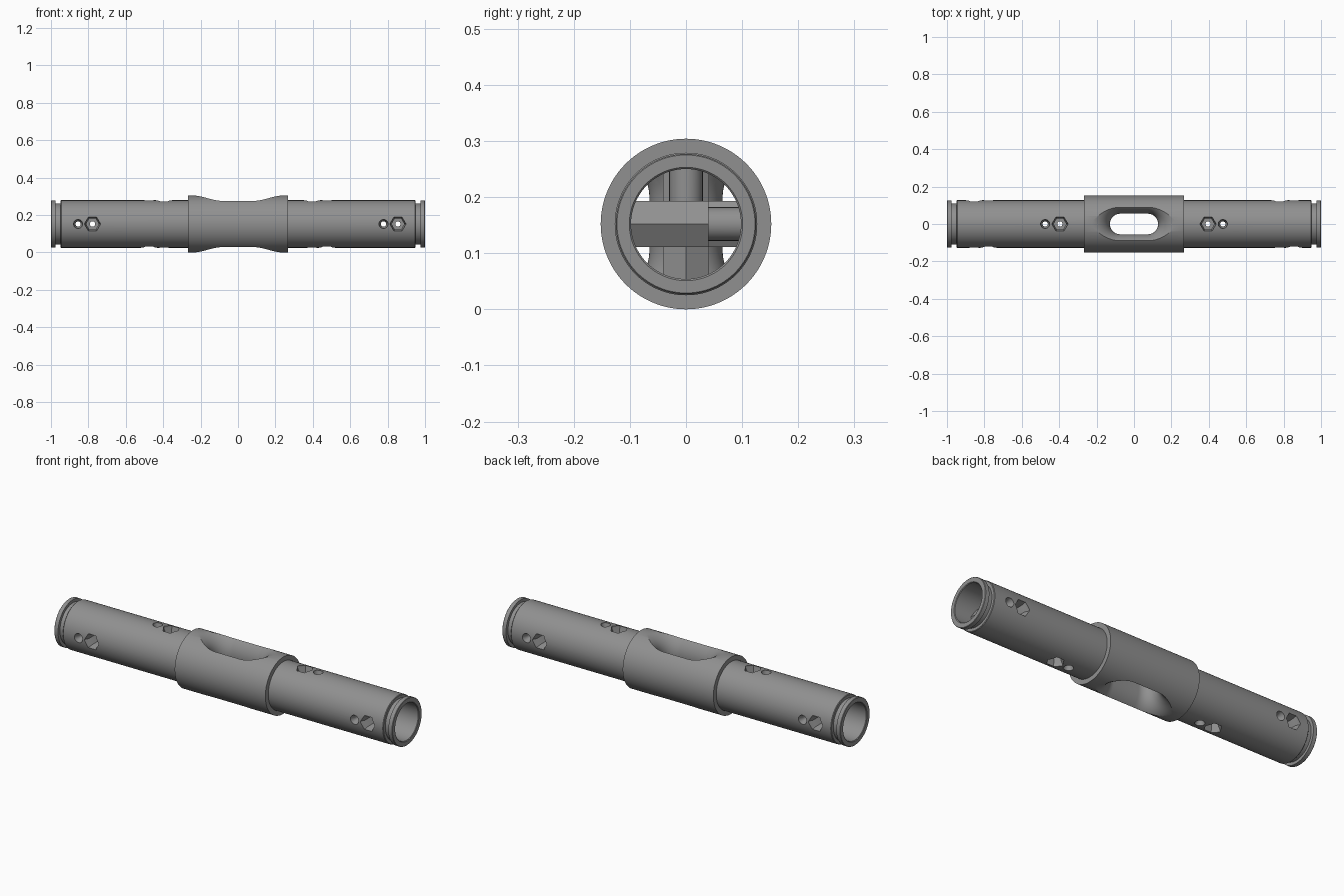
import bpy, bmesh, math

if "Cube" in bpy.data.objects:
    bpy.data.objects.remove(bpy.data.objects["Cube"])

ZC = 0.152          # height of the tube axis
SEG = 128           # sides of the round parts

grey = bpy.data.materials.new("dark_grey")
grey.diffuse_color = (0.28, 0.28, 0.28, 1)
grey.use_nodes = True
grey.node_tree.nodes["Principled BSDF"].inputs["Base Color"].default_value = grey.diffuse_color


def loft(name, rings, loop=False):
    """Skin a list of closed rings; cap the ends, or join last to first."""
    bm = bmesh.new()
    vr = [[bm.verts.new(p) for p in ring] for ring in rings]
    pairs = list(zip(vr, vr[1:])) + ([(vr[-1], vr[0])] if loop else [])
    for a, b in pairs:
        n = len(a)
        for i in range(n):
            j = (i + 1) % n
            bm.faces.new((a[i], a[j], b[j], b[i]))
    if not loop:
        bm.faces.new(vr[0])
        bm.faces.new(vr[-1])
    bmesh.ops.recalc_face_normals(bm, faces=bm.faces)
    me = bpy.data.meshes.new(name)
    bm.to_mesh(me)
    bm.free()
    me.materials.append(grey)
    ob = bpy.data.objects.new(name, me)
    bpy.context.collection.objects.link(ob)
    return ob


def combine(target, tool, operation):
    """Apply one boolean and discard the tool."""
    mod = target.modifiers.new("bool", 'BOOLEAN')
    mod.operation = operation
    mod.solver = 'EXACT'
    mod.object = tool
    deps = bpy.context.evaluated_depsgraph_get()
    me = bpy.data.meshes.new_from_object(target.evaluated_get(deps))
    target.modifiers.clear()
    target.data = me
    bpy.data.objects.remove(tool)


def tube_ring(x, r):
    return [(x, r * math.cos(2 * math.pi * i / SEG),
             ZC + r * math.sin(2 * math.pi * i / SEG)) for i in range(SEG)]


def cross_shaft(name, x, axis, side, sides, profile):
    """Shaft across the tube; profile holds (distance, radius) pairs."""
    rings = []
    for t, r in profile:
        ring = []
        for i in range(sides):
            a = 2 * math.pi * i / sides
            u, v = r * math.cos(a), r * math.sin(a)
            ring.append((x + u, side * t, ZC + v) if axis == 'y'
                        else (x + u, v, ZC + side * t))
        rings.append(ring)
    return loft(name, rings)


def slot_ring(h, extra):
    """Stadium outline whose rim flares out as it nears the collar surface."""
    R, top = 0.11, 0.153
    k = min(max(abs(h) - (top - R), 0), R * 0.996)
    rad = 0.055 + extra + R - math.sqrt(R * R - k * k)
    pts, n = [], 24
    for cx, start in ((0.074, -math.pi / 2), (-0.074, math.pi / 2)):
        for i in range(n + 1):
            a = start + math.pi * i / n
            pts.append((cx + rad * math.cos(a), rad * math.sin(a), ZC + h))
    return pts


# Tube with end grooves, wide collar and bore, as one turned section
half = [(0.268, 0.152), (0.268, 0.127), (0.945, 0.127), (0.948, 0.124),
        (0.948, 0.109), (0.977, 0.109), (0.977, 0.125), (0.998, 0.125),
        (1.0, 0.123), (1.0, 0.101), (0.997, 0.098)]
section = half + [(-x, r) for x, r in reversed(half)]
body = loft("tube_body", [tube_ring(x, r) for x, r in section], loop=True)

# Wall around the central slot
heights = [i * 0.01 for i in range(-11, 12)]
combine(body, loft("slot_wall", [slot_ring(h, 0.01) for h in heights]), 'UNION')

# Screw positions: x, axis, side of the hexagonal end
screws = []
for s in (1, -1):
    screws += [(s * 0.855, 'y', -s), (s * 0.778, 'y', s),
               (s * 0.396, 'z', 1), (s * 0.475, 'z', -1)]

# Bosses: hexagonal on the nut side, round on the head side
for x, axis, side in screws:
    combine(body, cross_shaft("nut_boss", x, axis, side, 6,
                              [(-0.04, 0.047), (0.112, 0.047)]), 'UNION')
    combine(body, cross_shaft("head_boss", x, axis, side, 32,
                              [(-0.112, 0.03), (0.0, 0.03)]), 'UNION')

# Flared slot through the collar
levels = [0.2, 0.157] + [0.1525 - 0.0055 * i for i in range(21)]
levels = levels + [-h for h in reversed(levels)]
combine(body, loft("slot_cutter", [slot_ring(h, 0) for h in levels]), 'DIFFERENCE')

# Nut pockets and countersunk screw holes
for x, axis, side in screws:
    combine(body, cross_shaft("pocket_cutter", x, axis, side, 6,
                              [(-0.02, 0.034), (0.1, 0.034), (0.116, 0.043),
                               (0.16, 0.043)]), 'DIFFERENCE')
    combine(body, cross_shaft("hole_cutter", x, axis, side, 32,
                              [(-0.16, 0.024), (-0.118, 0.024), (-0.1, 0.014),
                               (0.0, 0.014)]), 'DIFFERENCE')

# Shading
bpy.ops.object.select_all(action='DESELECT')
body.select_set(True)
bpy.context.view_layer.objects.active = body
bpy.ops.object.shade_smooth_by_angle(angle=math.radians(30))
